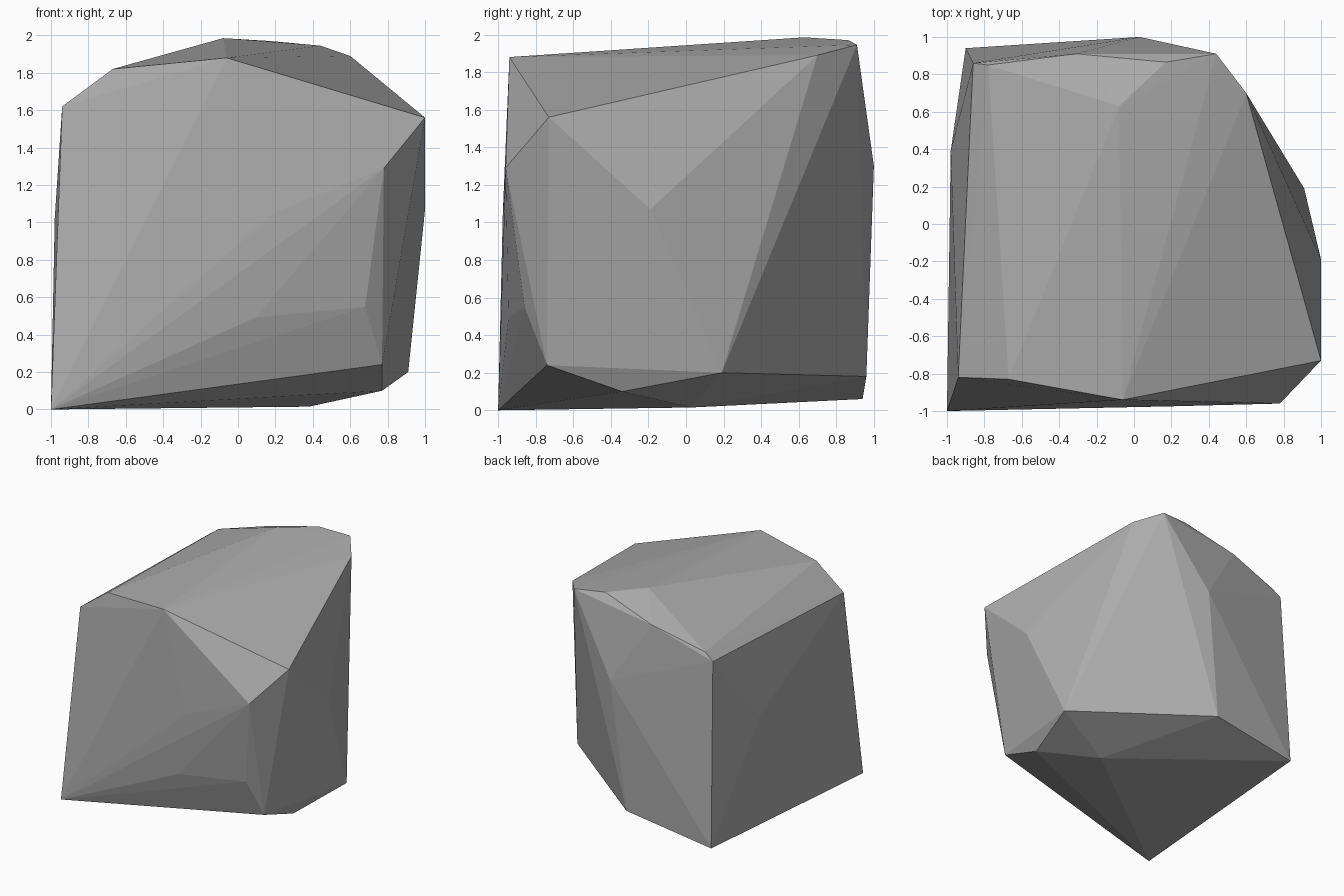
import bpy, bmesh

if "Cube" in bpy.data.objects:
    bpy.data.objects.remove(bpy.data.objects["Cube"])

# Corner points of the boulder, grouped by side
front = [(-1, -1, 0), (-.06, -.94, 1.88), (.78, -.96, 1.29), (.77, -.74, .24),
         (.68, -.86, .55), (.09, -.945, .49), (.19, -.975, 1.05)]
right = [(1, -.73, 1.56), (1, -.19, 1.07), (.91, .19, .2), (.6, .7, 1.89)]
back = [(.03, 1, 1.3), (-.1, .96, .18), (-.9, .94, .06), (.44, .91, 1.945)]
left = [(-.94, -.82, 1.62), (-.98, .39, 1.02), (-.86, .86, 1.64)]
top = [(-.67, -.83, 1.82), (-.78, .85, 1.7), (-.31, .91, 1.83),
       (.17, .865, 1.97), (-.08, .63, 1.985)]
bottom = [(.77, -.34, .1), (.38, .03, .015)]

# Faceted stone: the convex shell around the corner points
bm = bmesh.new()
for p in front + right + back + left + top + bottom:
    bm.verts.new(p)
hull = bmesh.ops.convex_hull(bm, input=bm.verts[:])
loose = {g for g in hull["geom_interior"] + hull["geom_unused"]
         if isinstance(g, bmesh.types.BMVert)}
bmesh.ops.delete(bm, geom=list(loose), context='VERTS')
bmesh.ops.recalc_face_normals(bm, faces=bm.faces[:])

mesh = bpy.data.meshes.new("boulder")
bm.to_mesh(mesh)
bm.free()
boulder = bpy.data.objects.new("boulder", mesh)
bpy.context.collection.objects.link(boulder)

# Single stone colour
stone = bpy.data.materials.new("stone_grey")
stone.diffuse_color = (.41, .41, .41, 1)
stone.use_nodes = True
stone.node_tree.nodes["Principled BSDF"].inputs["Base Color"].default_value = stone.diffuse_color
mesh.materials.append(stone)
